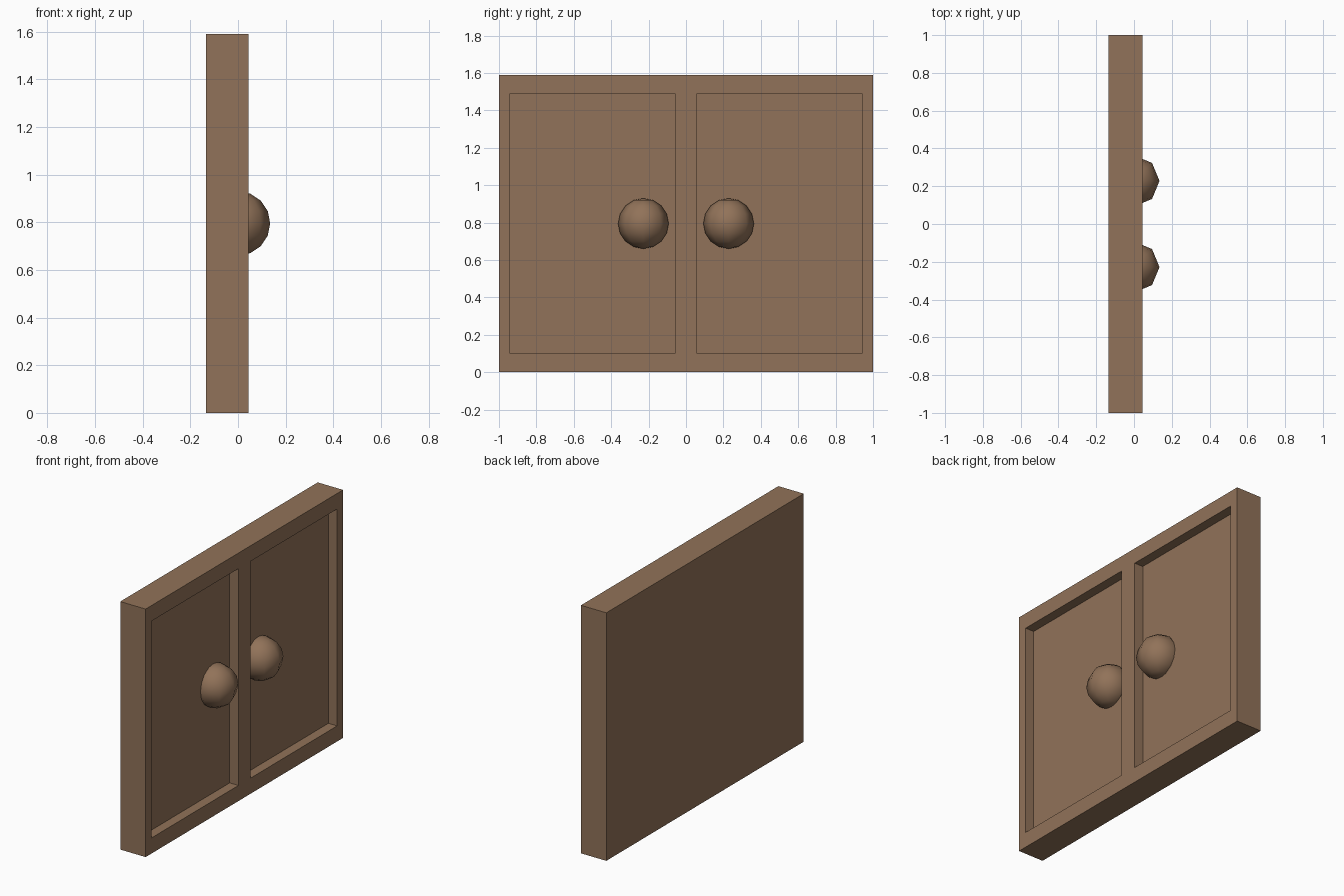
import bpy, bmesh

if "Cube" in bpy.data.objects:
    bpy.data.objects.remove(bpy.data.objects["Cube"])

# Overall sizes
BACK, FRONT, PANEL = -0.135, 0.045, -0.017   # x of back, frame face, sunk panel
HEIGHT = 1.59
SIDE_RAIL, END_RAIL = 0.06, 0.10             # frame widths around the panel
KNOB_R = 0.135

wood = bpy.data.materials.new("brown wood")
wood.diffuse_color = (0.285, 0.17, 0.10, 1.0)
wood.use_nodes = True
wood.node_tree.nodes["Principled BSDF"].inputs["Base Color"].default_value = wood.diffuse_color


def finish(name, bm, smooth=False):
    bmesh.ops.recalc_face_normals(bm, faces=bm.faces[:])
    for f in bm.faces:
        f.smooth = smooth
    mesh = bpy.data.meshes.new(name)
    bm.to_mesh(mesh)
    bm.free()
    mesh.materials.append(wood)
    obj = bpy.data.objects.new(name, mesh)
    bpy.context.collection.objects.link(obj)
    return obj


def make_door(name, y0):
    """One-unit-wide slab with a square-edged sunk panel in its +x face."""
    bm = bmesh.new()
    bmesh.ops.create_cube(bm, size=1.0)
    for v in bm.verts:
        v.co.x = FRONT if v.co.x > 0 else BACK
        v.co.y += y0 + 0.5
        v.co.z = (v.co.z + 0.5) * HEIGHT
    bm.normal_update()
    face = max(bm.faces, key=lambda f: f.normal.x)
    # Inset the front face into a frame with its own rail widths
    bmesh.ops.inset_region(bm, faces=[face], thickness=0.05)
    for v in face.verts:
        v.co.y = y0 + (SIDE_RAIL if v.co.y < y0 + 0.5 else 1 - SIDE_RAIL)
        v.co.z = END_RAIL if v.co.z < HEIGHT / 2 else HEIGHT - END_RAIL
    # Push the panel straight back
    panel = bmesh.ops.extrude_discrete_faces(bm, faces=[face])["faces"][0]
    for v in panel.verts:
        v.co.x = PANEL
    return finish(name, bm)


def make_knob(name, y):
    """Eight-sided ball, half sunk into the panel."""
    bm = bmesh.new()
    bmesh.ops.create_uvsphere(bm, u_segments=8, v_segments=8, radius=KNOB_R)
    bmesh.ops.translate(bm, verts=bm.verts[:], vec=(0, y, HEIGHT / 2))
    return finish(name, bm, smooth=True)


# Pair of doors, each with a knob near the meeting edge
for side, y0, knob_y in (("left", -1.0, -0.228), ("right", 0.0, 0.228)):
    make_door(side + "_door", y0)
    make_knob(side + "_knob", knob_y)
